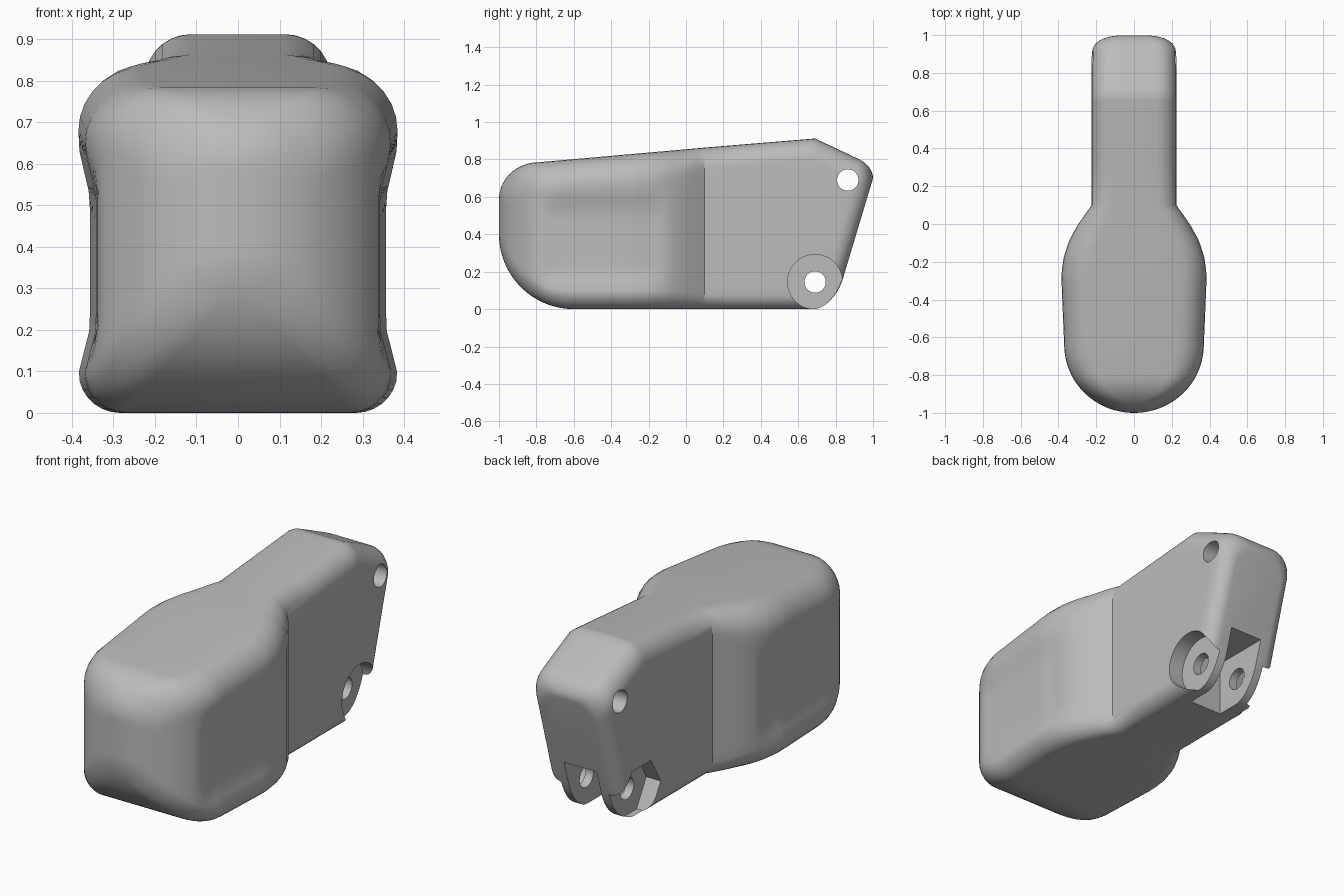
import bpy, bmesh
from math import sin, cos, pi, sqrt, radians

cube = bpy.data.objects.get("Cube")
if cube:
    bpy.data.objects.remove(cube, do_unlink=True)

grey = bpy.data.materials.new("plain grey")
grey.use_nodes = True
colour = (0.5, 0.5, 0.5, 1)
grey.diffuse_color = colour
grey.node_tree.nodes["Principled BSDF"].inputs["Base Color"].default_value = colour


def clamp(t):
    return max(0.0, min(1.0, t))


def ease(a, b, v):
    t = clamp((v - a) / (b - a))
    return t * t * (3 - 2 * t)


def arc(t):
    """Rise of a quarter circle: 0 at t=0, 1 at t=1."""
    return 1 - sqrt(1 - clamp(t) ** 2)


def lerp_points(points, v):
    if v <= points[0][0]:
        return points[0][1]
    for (a, p), (b, q) in zip(points, points[1:]):
        if v <= b:
            return p + (q - p) * (v - a) / (b - a)
    return points[-1][1]


# Outline of the body along its length
PLAN = [(-0.64, 0.37), (-0.27, 0.385), (-0.18, 0.373), (-0.09, 0.345),
        (0, 0.295), (0.1, 0.224)]
TOP = [(-0.79, 0.785), (0.65, 0.912), (0.9, 0.80), (1.0, 0.755)]


def half_width(u):
    return (lerp_points(PLAN, u) - 0.37 * arc((-0.64 - u) / 0.36)
            - 0.08 * arc((u - 0.9) / 0.1))


def top(u):
    return (lerp_points(TOP, u) - 0.2 * arc((-0.79 - u) / 0.21)
            - 0.065 * arc((u - 0.9) / 0.1))


def bottom(u):
    return 0.4 * arc((-0.6 - u) / 0.4) + 0.16 * arc((u - 0.86) / 0.14)


def section(u):
    """Rounded, slightly waisted cross-section, leaning towards the back."""
    w, lo, hi = half_width(u), bottom(u), top(u)
    limit = min(w * 0.8, (hi - lo) * 0.4)
    arm = ease(-0.05, 0.1, u)
    r_top = min(0.15 - 0.04 * arm, limit)
    r_low = min(0.1 - 0.02 * arm, limit)
    half = []
    for i in range(8):
        a = i / 7 * pi / 2
        half.append((w - r_low + r_low * sin(a), lo + r_low - r_low * cos(a)))
    for i in range(1, 12):
        half.append((w, lo + r_low + (hi - lo - r_low - r_top) * i / 12))
    for i in range(8):
        a = i / 7 * pi / 2
        half.append((w - r_top + r_top * cos(a), hi - r_top + r_top * sin(a)))
    lean = 0.3 * clamp((u - 0.1) / 0.9)
    waist_y = ease(-0.82, -0.68, u) * (1 - ease(-0.22, -0.08, u))
    right = []
    for x, z in half:
        waist = waist_y * ease(0.08, 0.22, z) * (1 - ease(0.5, 0.66, z))
        right.append((x - 0.028 * waist, u + lean * (z - 0.7), z))
    return right + [(-x, y, z) for x, y, z in reversed(right)]


# Body lofted through cross-sections
stations = [-0.6 - 0.4 * cos(radians(a)) for a in range(3, 90, 4)]
stations += [-0.6 + 0.035 * i for i in range(21)]
stations += [0.3, 0.5, 0.62, 0.65, 0.68, 0.76, 0.83, 0.86, 0.88]
stations += [0.9 + 0.1 * sin(i / 9 * pi / 2) for i in range(10)]
bm = bmesh.new()
rings = [[bm.verts.new(p) for p in section(u)] for u in stations]
for a, b in zip(rings, rings[1:]):
    n = len(a)
    for i in range(n):
        j = (i + 1) % n
        bm.faces.new((a[i], a[j], b[j], b[i]))
bm.faces.new(rings[0])
bm.faces.new(rings[-1])
bmesh.ops.recalc_face_normals(bm, faces=bm.faces)
mesh = bpy.data.meshes.new("body")
bm.to_mesh(mesh)
bm.free()
body = bpy.data.objects.new("body", mesh)
bpy.context.collection.objects.link(body)
mesh.materials.append(grey)


def cut(cutter):
    """Subtract a helper shape from the body and discard it."""
    cutter.hide_render = True
    cutter.data.materials.append(grey)
    mod = body.modifiers.new("cut", 'BOOLEAN')
    mod.operation = 'DIFFERENCE'
    mod.solver = 'EXACT'
    mod.object = cutter
    bpy.ops.object.select_all(action='DESELECT')
    bpy.context.view_layer.objects.active = body
    body.select_set(True)
    bpy.ops.object.modifier_apply(modifier=mod.name)
    bpy.data.objects.remove(cutter, do_unlink=True)


def cut_round(x, y, z, radius, length, sides=48):
    bpy.ops.mesh.primitive_cylinder_add(
        vertices=sides, radius=radius, depth=length,
        location=(x, y, z), rotation=(0, pi / 2, 0))
    tool = bpy.context.object
    if sides == 6:
        tool.rotation_euler = (pi / 2, 0, pi / 2)
        tool.rotation_euler = (0, pi / 2, 0)
        for v in tool.data.vertices:
            v.co.x, v.co.y = v.co.y, v.co.x
        tool.data.flip_normals()
        # vertices point along the length of the body
        for v in tool.data.vertices:
            v.co.x, v.co.y = -v.co.y, v.co.x
        tool.data.update()
        tool.data.flip_normals()
        for v in tool.data.vertices:
            v.co.x *= -1
    cut(tool)


# Slot between the two hinge lugs
bpy.ops.mesh.primitive_cube_add(size=1, location=(0, 0.81, 0.09))
bpy.context.object.scale = (0.19, 0.5, 0.4)
cut(bpy.context.object)

# Round recess on one side, six-sided recess on the other
cut_round(0.29, 0.69, 0.145, 0.147, 0.3)
cut_round(-0.29, 0.69, 0.145, 0.16, 0.3, 6)

# Pin holes
cut_round(0, 0.69, 0.145, 0.057, 1)
cut_round(0, 0.865, 0.69, 0.057, 1)

bpy.ops.object.select_all(action='DESELECT')
body.select_set(True)
bpy.context.view_layer.objects.active = body
bpy.ops.object.shade_smooth_by_angle(angle=radians(32))
